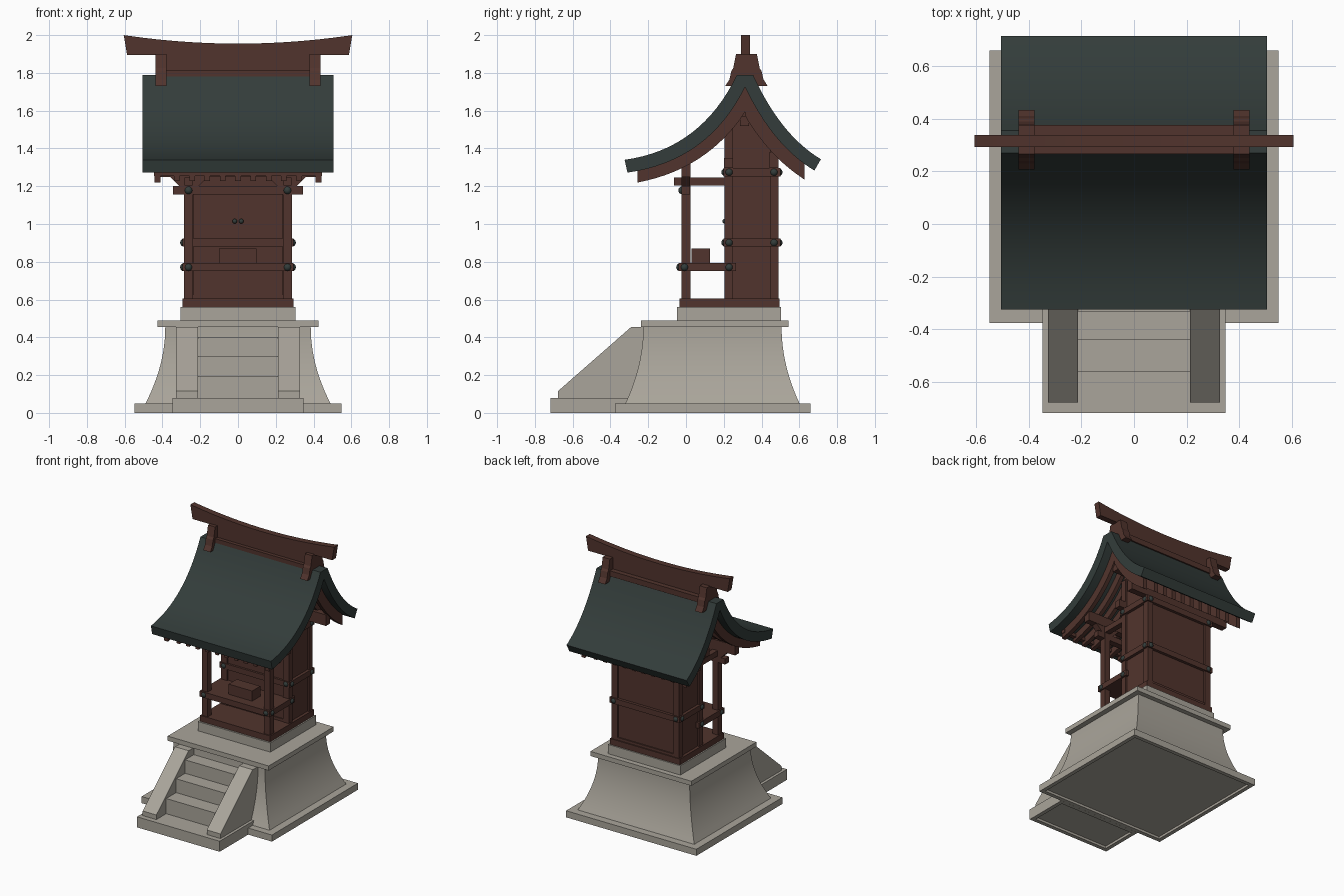
import bpy, bmesh, math
from mathutils import Vector

if "Cube" in bpy.data.objects:
    bpy.data.objects.remove(bpy.data.objects["Cube"])


def material(name, rgb):
    m = bpy.data.materials.new(name)
    m.diffuse_color = (*rgb, 1)
    m.use_nodes = True
    m.node_tree.nodes["Principled BSDF"].inputs["Base Color"].default_value = m.diffuse_color
    return m


STONE = material("warm_grey_stone", (0.40, 0.375, 0.325))
WOOD = material("red_brown_wood", (0.083, 0.034, 0.026))
GREEN = material("dark_green_copper", (0.033, 0.046, 0.043))


def finish(name, bm, mat, smooth=False):
    bmesh.ops.remove_doubles(bm, verts=bm.verts, dist=1e-5)
    bmesh.ops.recalc_face_normals(bm, faces=bm.faces)
    me = bpy.data.meshes.new(name)
    bm.to_mesh(me)
    bm.free()
    me.materials.append(mat)
    ob = bpy.data.objects.new(name, me)
    bpy.context.collection.objects.link(ob)
    if smooth:
        bpy.ops.object.select_all(action='DESELECT')
        ob.select_set(True)
        bpy.context.view_layer.objects.active = ob
        bpy.ops.object.shade_smooth_by_angle(angle=math.radians(30))
    return ob


def loft(name, rings, mat, smooth=False):
    """Closed rings of points joined in order, capped at both ends."""
    bm = bmesh.new()
    vs = [[bm.verts.new(p) for p in r] for r in rings]
    n = len(vs[0])
    for a, b in zip(vs, vs[1:]):
        for i in range(n):
            j = (i + 1) % n
            bm.faces.new((a[i], a[j], b[j], b[i]))
    bm.faces.new(vs[0])
    bm.faces.new(vs[-1])
    return finish(name, bm, mat, smooth)


def rect(x0, x1, y0, y1, z):
    return [(x0, y0, z), (x1, y0, z), (x1, y1, z), (x0, y1, z)]


def box(name, x0, x1, y0, y1, z0, z1, mat=WOOD):
    return loft(name, [rect(x0, x1, y0, y1, z0), rect(x0, x1, y0, y1, z1)], mat)


def pair(name, x0, x1, *rest):
    box(name + "_right", x0, x1, *rest)
    box(name + "_left", -x1, -x0, *rest)


def rimmed_slab(name, x0, x1, y0, y1, z1, rim, depth):
    """Slab with a shallow recess in its underside."""
    inner = (x0 + rim, x1 - rim, y0 + rim, y1 - rim)
    loft(name, [rect(*inner, depth), rect(*inner, 0),
                rect(x0, x1, y0, y1, 0), rect(x0, x1, y0, y1, z1)], STONE)


def prism(name, yz, x0, x1, mat):
    return loft(name, [[(x, y, z) for y, z in yz] for x in (x0, x1)], mat)


def strip(name, up, lo, x0, x1, mat):
    """Curved slab whose side outline runs between an upper and a lower line."""
    rings = [[(x0, *u), (x1, *u), (x1, *l), (x0, *l)] for u, l in zip(up, lo)]
    return loft(name, rings, mat, True)


def bezier(a, b, c, n=16):
    a, b, c = Vector(a), Vector(b), Vector(c)
    return [(1 - t) ** 2 * a + 2 * t * (1 - t) * b + t * t * c
            for t in (i / n for i in range(n + 1))]


# Stone plinth, flared body, cap and upper step
rimmed_slab("plinth", -.548, .548, -.375, .658, .05, .03, .018)
rings = []
for i in range(13):
    t = i / 12
    u = (1 - t) ** 2
    hx, hy = .385 + .105 * u, .366 + .095 * u
    rings.append(rect(-hx, hx, .14 - hy, .14 + hy, .05 + .405 * t))
loft("flared_base", rings, STONE, True)
box("base_cap", -.425, .425, -.238, .542, .455, .49, STONE)
box("upper_step", -.305, .305, -.047, .503, .49, .56, STONE)

# Stairs with sloping side walls
rimmed_slab("stair_plinth", -.348, .348, -.717, -.3755, .08, .03, .018)
box("stair_plinth_back", -.348, .348, -.3755, -.26, .05, .08, STONE)
for i, (y, z) in enumerate([(-.56, .195), (-.441, .30), (-.332, .402)]):
    box(f"stair_{i + 1}", -.212, .212, y, -.20, .08, z, STONE)
wall = [(-.678, .08), (-.678, .115), (-.29, .455), (-.20, .455), (-.20, .08)]
for s, side in ((1, "right"), (-1, "left")):
    prism(f"stair_wall_{side}", wall, s * .212, s * .327, STONE)

# Sanctuary walls, posts and rails
box("wood_sill", -.295, .295, -.034, .494, .56, .605)
gable = [(.215, .605), (.477, .605), (.477, 1.44), (.39, 1.57),
         (.3125, 1.71), (.24, 1.585), (.215, 1.55)]
prism("sanctuary_walls", gable, -.272, .272, WOOD)
pair("sanctuary_front_post", .235, .285, .205, .25, .605, 1.53)
pair("sanctuary_rear_post", .235, .285, .445, .489, .605, 1.42)
box("lower_threshold", -.24, .24, .208, .486, .605, .625)
box("middle_rail", -.295, .295, .199, .499, .88, .922)
box("upper_rail", -.295, .295, .199, .499, 1.252, 1.296)

# Porch posts, shelf, offering box and beams
pair("porch_post", .237, .285, -.025, .023, .605, 1.26)
box("porch_shelf", -.295, .295, -.04, .266, .75, .793)
box("offering_box", -.10, .098, .03, .128, .80 - .007, .87)
box("porch_beam", -.345, .345, -.025, .022, 1.157, 1.20)
pair("porch_side_beam", .24, .282, -.063, .21, 1.205, 1.247)
for s, side in ((1, "right"), (-1, "left")):
    c = s * .26
    loft(f"bracket_{side}", [rect(c - .05, c + .05, -.025, .022, 1.20),
                             rect(c - .10, c + .10, -.025, .022, 1.25)], WOOD)

# Purlins under the roof
for name, y, z0, z1 in (("porch", 0, 1.25, 1.325), ("front", .225, 1.296, 1.35),
                        ("rear", .466, 1.296, 1.38), ("ridge", .31, 1.52, 1.57)):
    hx = .34 if name == "front" else .43
    box(f"{name}_purlin", -hx, hx, y - .024, y + .024, z0, z1)
box("eave_board", -.445, .445, -.255, -.225, 1.255, 1.28)

# Curved roof
front_up = bezier((-.325, 1.34), (.08, 1.395), (.27, 1.79))
rear_up = bezier((.355, 1.79), (.50, 1.471), (.714, 1.343))
front_lo = bezier((-.31, 1.272), (.12, 1.333), (.3125, 1.725))
rear_lo = bezier((.3125, 1.725), (.46, 1.415), (.68, 1.283))
strip("roof", front_up + rear_up, front_lo + rear_lo, -.505, .505, GREEN)


# Rafters follow the underside of the roof
def rafters(name, x, w, depth):
    for part, line, thick in (("front", front_lo, depth), ("rear", rear_lo, depth * 1.1)):
        pts = [p for p in line if -.27 < p.x < .645]
        lower = []
        for i, p in enumerate(pts):
            d = pts[min(i + 1, len(pts) - 1)] - pts[max(i - 1, 0)]
            lower.append(p - Vector((0, thick * d.length / abs(d.x))))
        strip(f"{name}_{part}", pts, lower, x - w / 2, x + w / 2, WOOD)


for i in range(-4, 5):
    rafters(f"rafter_{i + 5}", i * .081, .03, .052)
rafters("barge_rafter_right", .425, .032, .06)
rafters("barge_rafter_left", -.425, .032, .06)

# Ridge base, upswept ridge blade and saddle supports
box("ridge_base", -.42, .42, .265, .375, 1.77, 1.812)
box("ridge_beam", -.42, .42, .292, .338, 1.812, 1.897)
rings = []
for i in range(21):
    k = i / 10 - 1
    xt, xb = .605 * k, .587 * k
    zt = 1.955 + .045 * k * k
    rings.append([(xb, .292, 1.895), (xt, .292, zt), (xt, .338, zt), (xb, .338, 1.895)])
loft("ridge_blade", rings, WOOD, True)
half = [(.055, 1.90), (.07, 1.825), (.08, 1.81), (.09, 1.765), (.113, 1.73)]
saddle = [(.32 + y, z) for y, z in half] + [(.32 - y, z) for y, z in reversed(half)]
for s, side in ((1, "right"), (-1, "left")):
    prism(f"ridge_saddle_{side}", saddle, s * .378, s * .438, WOOD)


# Round metal studs on rails and door knobs
def stud(name, x, y, z, r=.021):
    bm = bmesh.new()
    bmesh.ops.create_uvsphere(bm, u_segments=14, v_segments=8, radius=r)
    bmesh.ops.translate(bm, verts=bm.verts, vec=(x, y, z))
    finish(name, bm, GREEN, True)


for s, side in ((1, "right"), (-1, "left")):
    for z in (.901, 1.274):
        for y in (.228, .466):
            stud(f"side_stud_{side}", s * .286, y, z)
        stud(f"rear_stud_{side}", s * .262, .49, z)
        stud(f"door_wall_stud_{side}", s * .262, .208, z)
    for y in (-.008, .228):
        stud(f"shelf_side_stud_{side}", s * .286, y, .771)
    stud(f"shelf_front_stud_{side}", s * .262, -.031, .771)
    stud(f"beam_stud_{side}", s * .262, -.02, 1.178)
    stud(f"door_knob_{side}", s * .017, .206, 1.015, .013)
